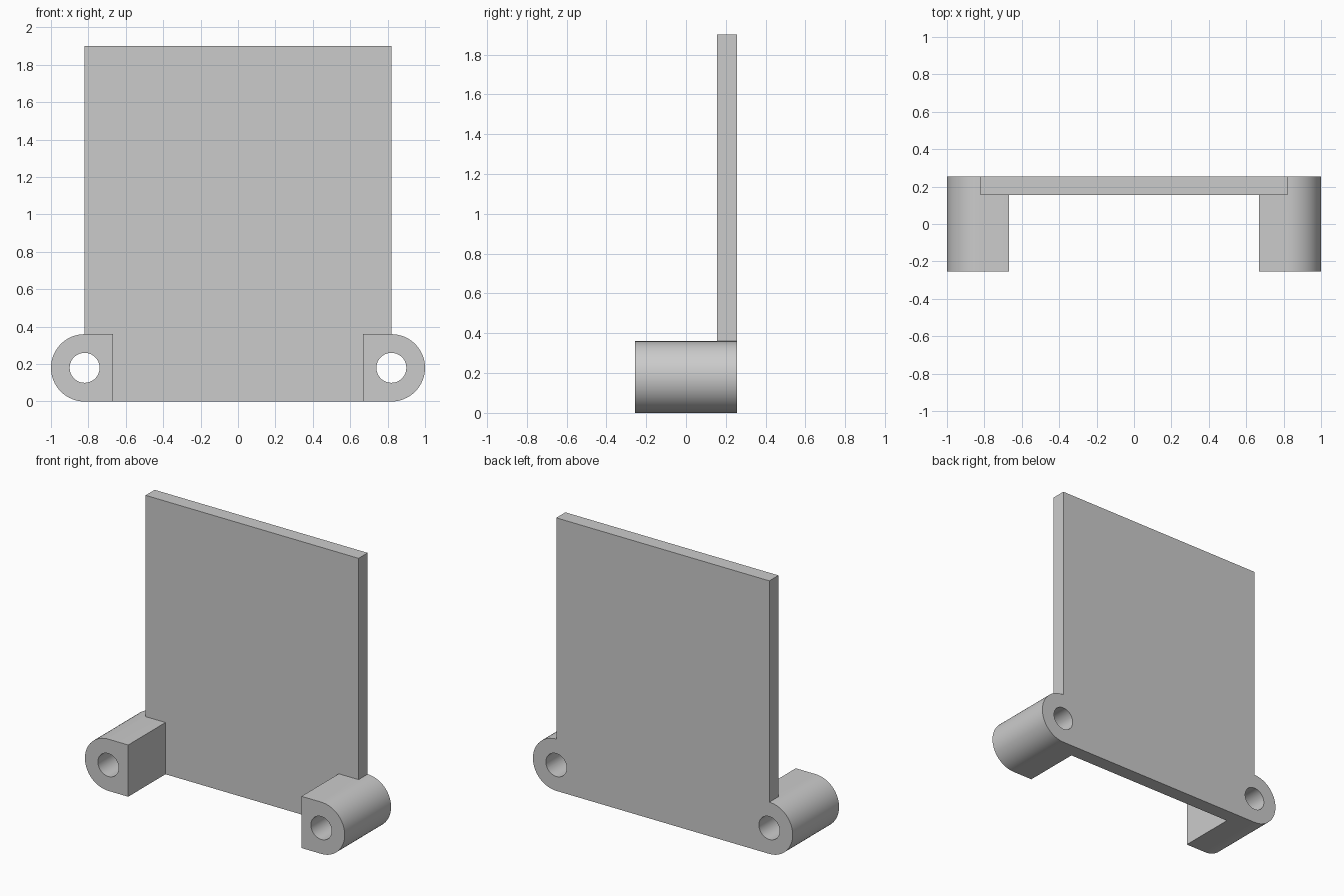
import bpy, bmesh
from math import sin, cos, pi, radians

if "Cube" in bpy.data.objects:
    bpy.data.objects.remove(bpy.data.objects["Cube"])

LUG_X, LUG_Z, LUG_R, HOLE_R = 0.82, 0.18, 0.18, 0.08
INNER_X, TOP, DEPTH, PLATE_FRONT = 0.667, 1.90, 0.255, 0.155


def arc(cx, cz, r, start, end, n):
    return [(cx + r * cos(start + (end - start) * i / n),
             cz + r * sin(start + (end - start) * i / n)) for i in range(n + 1)]


def prism(name, outline, y0, y1):
    bm = bmesh.new()
    face = bm.faces.new([bm.verts.new((x, y0, z)) for x, z in outline])
    new = bmesh.ops.extrude_face_region(bm, geom=[face])["geom"]
    bmesh.ops.translate(bm, vec=(0, y1 - y0, 0),
                        verts=[g for g in new if isinstance(g, bmesh.types.BMVert)])
    bmesh.ops.recalc_face_normals(bm, faces=bm.faces)
    mesh = bpy.data.meshes.new(name)
    bm.to_mesh(mesh)
    bm.free()
    obj = bpy.data.objects.new(name, mesh)
    bpy.context.collection.objects.link(obj)
    return obj


def cut(target, cutter):
    cutter.hide_render = True
    mod = target.modifiers.new("cut", "BOOLEAN")
    mod.operation, mod.solver, mod.object = "DIFFERENCE", "EXACT", cutter
    bpy.context.view_layer.objects.active = target
    bpy.ops.object.modifier_apply(modifier=mod.name)
    bpy.data.objects.remove(cutter)


# full silhouette: plate with a rounded lug at each lower corner
outline = [(-LUG_X, TOP), (LUG_X, TOP)]
outline += arc(LUG_X, LUG_Z, LUG_R, pi / 2, -pi / 2, 32)
outline += arc(-LUG_X, LUG_Z, LUG_R, -pi / 2, -3 * pi / 2, 32)
bracket = prism("end_plate_with_lugs", outline, -DEPTH, DEPTH)

# T-shaped relief thins the plate and leaves the lugs projecting forward
lug_top = LUG_Z + LUG_R
relief = [(-INNER_X, -0.1), (INNER_X, -0.1), (INNER_X, lug_top), (0.95, lug_top),
          (0.95, 2.1), (-0.95, 2.1), (-0.95, lug_top), (-INNER_X, lug_top)]
cut(bracket, prism("relief_cutter", relief, -0.4, PLATE_FRONT))

# through holes in the lugs
for side in (-1, 1):
    circle = arc(side * LUG_X, LUG_Z, HOLE_R, 0, 2 * pi, 48)[:-1]
    cut(bracket, prism("hole_cutter", circle, -0.4, 0.4))

# smooth round surfaces, crisp edges
bpy.ops.object.select_all(action="DESELECT")
bracket.select_set(True)
bpy.context.view_layer.objects.active = bracket
bpy.ops.object.shade_smooth_by_angle(angle=radians(30))
